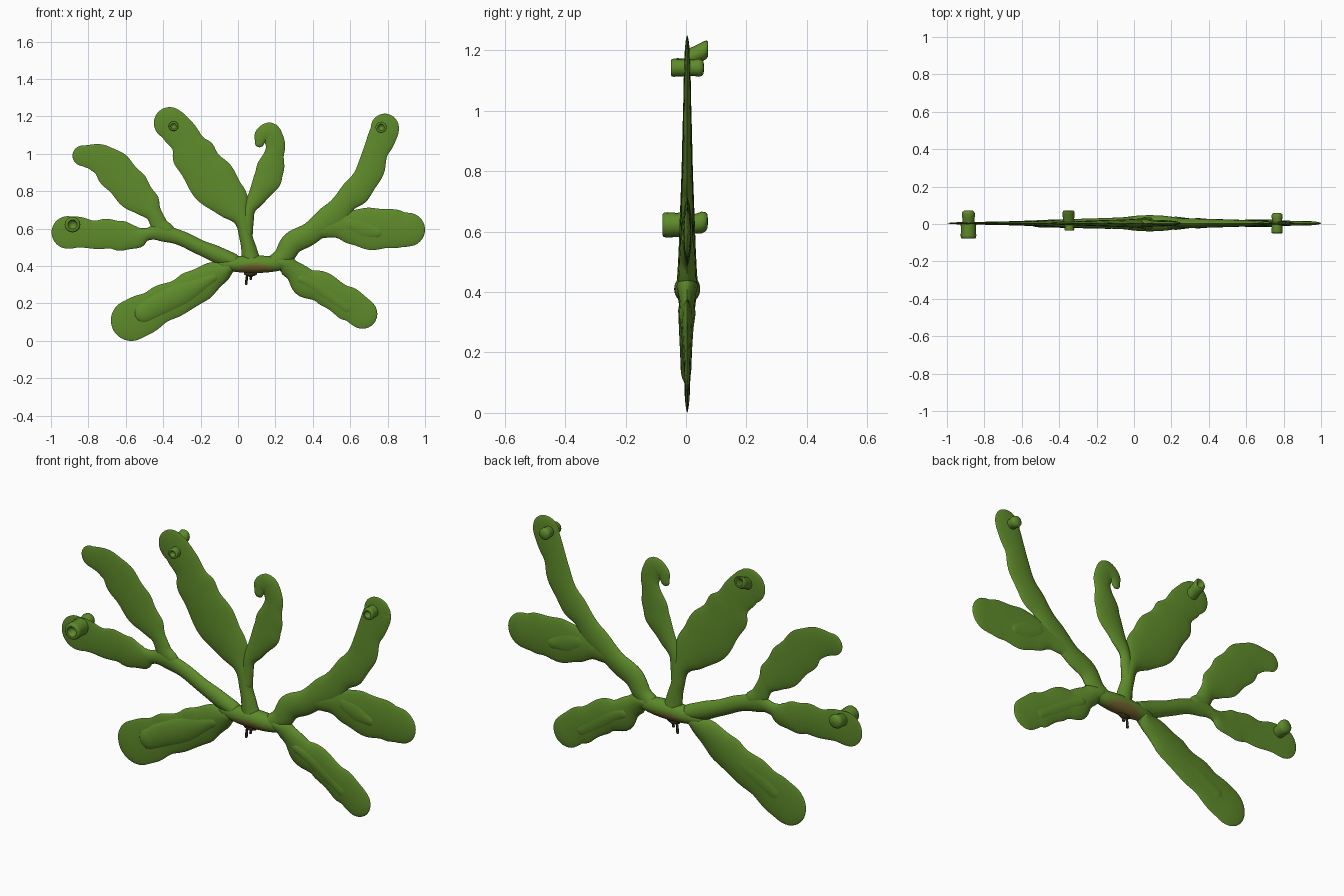
import bpy, bmesh, math
from mathutils import Vector

if "Cube" in bpy.data.objects:
    bpy.data.objects.remove(bpy.data.objects["Cube"])


def material(name, colour):
    m = bpy.data.materials.new(name)
    m.use_nodes = True
    m.diffuse_color = (*colour, 1)
    m.node_tree.nodes["Principled BSDF"].inputs["Base Color"].default_value = (*colour, 1)
    return m


green = material("leaf green", (0.112, 0.255, 0.023))
olive = material("underside olive", (0.15, 0.19, 0.025))
brown = material("underside brown", (0.18, 0.13, 0.028))
dark = material("root dark brown", (0.03, 0.025, 0.01))


def finish(name, bm, *mats):
    bmesh.ops.recalc_face_normals(bm, faces=bm.faces)
    mesh = bpy.data.meshes.new(name)
    bm.to_mesh(mesh)
    bm.free()
    obj = bpy.data.objects.new(name, mesh)
    bpy.context.collection.objects.link(obj)
    for m in mats:
        mesh.materials.append(m)
    bpy.ops.object.select_all(action="DESELECT")
    obj.select_set(True)
    bpy.context.view_layer.objects.active = obj
    bpy.ops.object.shade_smooth_by_angle(angle=math.radians(55))


def loft(bm, rings):
    """Bridge a list of closed rings and cap both ends."""
    loops = [[bm.verts.new(p) for p in ring] for ring in rings]
    for a, b in zip(loops, loops[1:]):
        for i in range(len(a)):
            j = (i + 1) % len(a)
            bm.faces.new((a[i], a[j], b[j], b[i]))
    bm.faces.new(loops[0])
    bm.faces.new(loops[-1])


def smooth_path(points, steps):
    """Catmull-Rom samples of (x, z, half width)."""
    p = [Vector(q) / 100 for q in points]
    p = [2 * p[0] - p[1]] + p + [2 * p[-1] - p[-2]]
    out = []
    for a, b, c, d in zip(p, p[1:], p[2:], p[3:]):
        for k in range(steps):
            t = k / steps
            out.append((2 * b + (c - a) * t + (2 * a - 5 * b + 4 * c - d) * t * t
                        + (3 * b - a - 3 * c + d) * t ** 3) / 2)
    return out + [p[-2]]


def round_end(sample, sign):
    """Samples that close a blade with a half circle, from the blade outwards."""
    c, d, left, right, t = sample
    w = (left + right) / 2
    out = []
    for k in range(1, 9):
        a = k / 8 * math.pi / 2 * 0.98
        s = math.cos(a)
        out.append((c + d * sign * w * math.sin(a), d, left * s, right * s, t * s))
    return out


def blade(name, points, thick, wave=0.0, mat=green, y=0.004, sides=20, steps=6):
    """Flat branch with thin wavy edges and rounded ends."""
    path = smooth_path(points, steps)
    n = len(path)
    samples = []
    for i, p in enumerate(path):
        f = i / (n - 1)
        d = path[min(i + 1, n - 1)] - path[max(i - 1, 0)]
        d = Vector((d.x, d.y)).normalized()
        ripple = wave * min(1, 3 * f) * min(1, 4 - 4 * f)
        left = p.z * (1 + ripple * math.sin(i * 0.62))
        right = p.z * (1 + ripple * math.sin(i * 0.74 + 2))
        t = thick[1] + (thick[0] - thick[1]) * (1 - f) ** 1.4
        samples.append((Vector((p.x, p.y)), d, left, right, t))
    samples = round_end(samples[0], -1)[::-1] + samples + round_end(samples[-1], 1)
    rings = []
    for c, d, left, right, t in samples:
        ring = []
        for k in range(sides):
            a = 2 * math.pi * k / sides
            s = math.sin(a)
            side = math.cos(a) * (left if math.cos(a) > 0 else right)
            depth = min(t, left, right) * math.copysign(abs(s) ** 1.4, s)
            ring.append((c.x - d.y * side, y + depth, c.y + d.x * side))
        rings.append(ring)
    bm = bmesh.new()
    loft(bm, rings)
    finish(name, bm, mat)


# Branches and leaves, in hundredths: x, z, half width
blade("left_side_leaf", [(-3, 43, 4), (-11, 46, 4.5), (-20, 50, 4), (-31, 55, 4), (-41, 58, 4.5),
      (-49, 57, 3.5), (-54, 55.5, 6), (-61, 56, 7.5), (-68, 57, 8), (-77, 57, 7.5),
      (-86, 58, 8.3), (-91, 58, 8.7)], (0.033, 0.006), 0.05)
blade("left_upper_leaf", [(-38, 59, 4), (-42, 62, 4.5), (-45, 68, 4.5), (-49, 73, 7.5),
      (-56, 80, 9.5), (-63, 88, 10), (-70, 95, 9), (-76, 98, 7.3), (-83, 99, 5.5)],
      (0.02, 0.006), 0.05)
blade("tall_left_leaf", [(7, 43, 5), (6, 48, 4.3), (4.5, 55, 3.6), (2.5, 64, 4.5), (-2, 72, 8.5),
      (-9, 80, 12), (-18, 91, 12), (-24, 100, 11), (-28, 107, 8.8), (-33, 113.5, 8.7),
      (-36.5, 116.5, 8.5)], (0.035, 0.009), 0.05)
blade("curled_leaf", [(5, 58, 3), (5, 63, 3.3), (6, 70, 3.3), (10, 77, 5), (15, 85, 7),
      (17, 91, 7.5), (19, 98.5, 5.7), (20, 105, 5), (17.5, 111, 5.5), (13, 110, 4.3),
      (11.5, 106, 2.5)], (0.024, 0.01), 0.04)
blade("tall_right_leaf", [(19, 42, 4), (24, 45, 5.2), (29, 52, 6), (39, 58, 6), (50, 66, 7),
      (58, 75, 6.5), (65, 82, 7.5), (71, 92, 7), (74, 102.5, 7), (78, 111, 7.5),
      (78.5, 114, 7.5)], (0.033, 0.009), 0.06)
blade("right_side_leaf", [(40, 58, 4), (46, 60, 5), (52, 61, 6), (60, 61, 9), (70, 60, 11),
      (81, 60, 10.5), (88, 59.5, 9.5), (91, 59.5, 9)], (0.022, 0.012), 0.03)
blade("left_lower_leaf", [(-4, 39.5, 3), (-9, 37, 6), (-18, 32, 8.5), (-27, 26, 9.5),
      (-38, 21, 9.5), (-47, 16, 10.5), (-57, 11, 11)], (0.034, 0.01), 0.06)
blade("right_lower_leaf", [(22, 42, 3.5), (26, 40.5, 5), (30, 37, 5.5), (37, 31, 8), (46, 28, 8),
      (55, 22, 8.5), (62, 18, 8.5), (66.5, 14.5, 8)], (0.036, 0.01), 0.06)

# Slightly swollen middles of the broad leaves
blade("left_lower_swelling", [(-13, 34, 3.5), (-28, 26, 6.5), (-41, 20, 6.5), (-50, 15, 5.5)],
      (0.026, 0.018), y=0)
blade("right_lower_swelling", [(34, 33, 4), (45, 27, 5), (58, 18, 4)], (0.028, 0.015))
blade("right_side_swelling", [(60, 62, 5), (67, 60, 6.5), (74, 58, 4)], (0.019, 0.019))

# Central hub, browning towards the middle of its underside
bm = bmesh.new()
bmesh.ops.create_uvsphere(bm, u_segments=64, v_segments=40, radius=1)
for v in bm.verts:
    v.co = Vector((0.085 + 0.2 * v.co.x, 0.004 + 0.043 * v.co.y, 0.41 + 0.047 * v.co.z))
for f in bm.faces:
    c = f.calc_center_median()
    spread = math.hypot((c.x - 0.085) / 0.12, (c.z - 0.358) / 0.058)
    f.material_index = 2 if spread < 0.78 else 1 if spread < 1 else 0
finish("hub", bm, green, olive, brown)

# Small hanging roots below a dark mound
blade("root_mound", [(4, 36, 0.9), (6.5, 35.7, 1.5), (9.3, 36, 0.9)], (0.018, 0.014),
      mat=dark, sides=10, steps=3)
for i, (x, low, w) in enumerate([(4.4, 30.7, 0.75), (6.8, 33.2, 0.7)]):
    blade("root_%d" % (i + 1), [(x + 1, 36, 1), (x + 0.4, 34.8, 0.6), (x, low, w)],
          (0.012, 0.007), mat=dark, sides=8, steps=3)


# Buds on the leaf faces: open cups in front, closed stubs behind
OPEN = [(0, 1), (0.4, 0.95), (0.8, 1), (0.95, 0.95), (1, 0.8), (0.98, 0.6), (0.7, 0.4), (0.65, 0.05)]
CLOSED = [(0, 0.85), (0.4, 0.9), (0.7, 1), (0.88, 0.9), (0.97, 0.65), (1, 0.05)]


def bud(name, profile, x, z, y, r, lean=0.0):
    rings = [[(x + r * s * math.cos(k * math.pi / 8), y * along,
               z + lean * along + r * s * math.sin(k * math.pi / 8)) for k in range(16)]
             for along, s in profile]
    bm = bmesh.new()
    loft(bm, rings)
    finish(name, bm, green)


bud("left_bud_front", OPEN, -0.885, 0.622, -0.078, 0.042)
bud("left_bud_back", CLOSED, -0.885, 0.62, 0.073, 0.036, 0.014)
bud("top_bud_front", OPEN, -0.345, 1.148, -0.036, 0.026)
bud("top_bud_back", OPEN, -0.35, 1.17, 0.072, 0.032, 0.034)
bud("right_bud_front", OPEN, 0.765, 1.142, -0.05, 0.03)
bud("right_bud_back", CLOSED, 0.765, 1.142, 0.06, 0.03)
